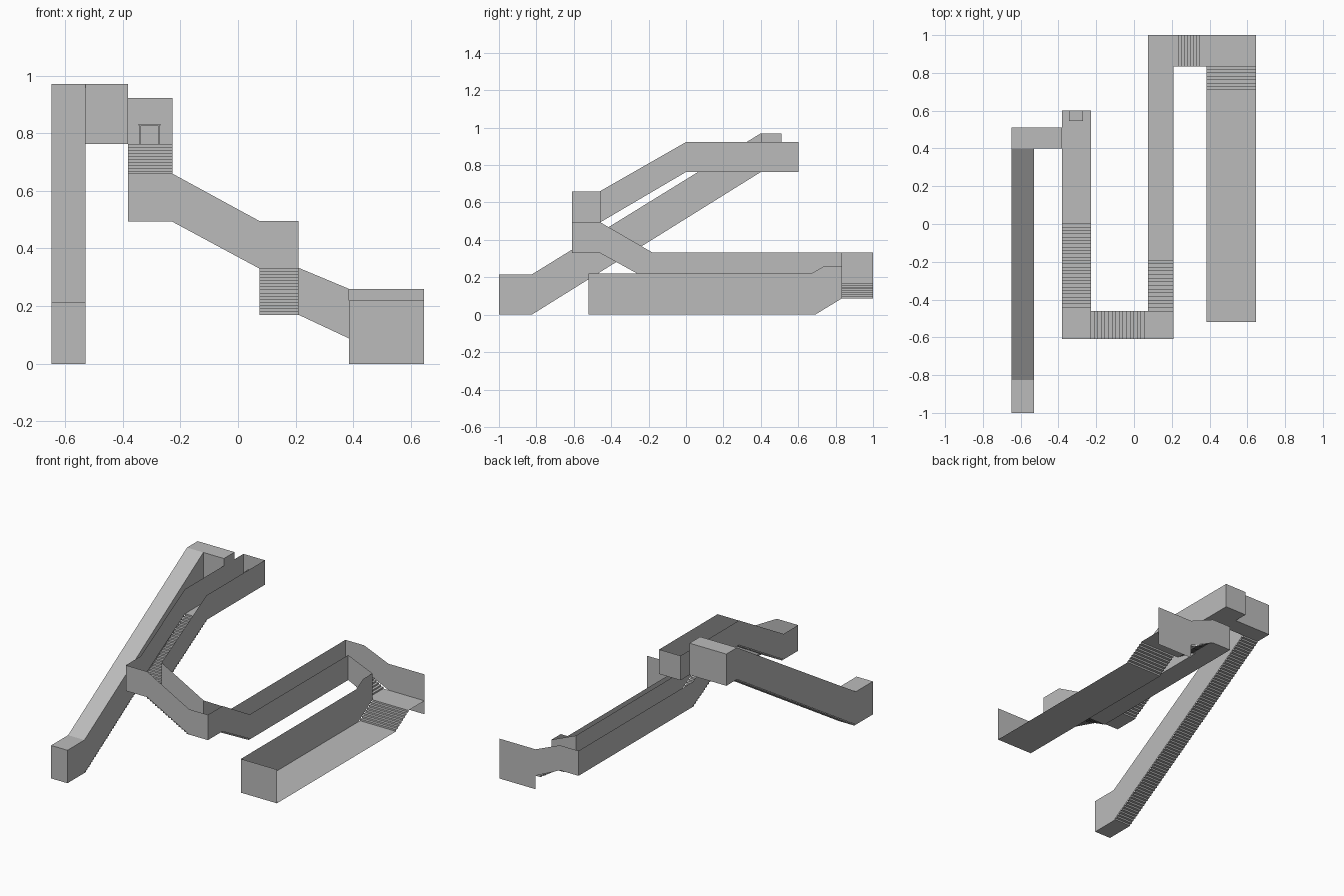
import bpy, bmesh

if "Cube" in bpy.data.objects:
    bpy.data.objects.remove(bpy.data.objects["Cube"])

mat = bpy.data.materials.new("plain_grey")
mat.diffuse_color = (0.5, 0.5, 0.5, 1)
mat.use_nodes = True
mat.node_tree.nodes["Principled BSDF"].inputs["Base Color"].default_value = mat.diffuse_color


def make(name, polys):
    """One object from a list of flat polygons."""
    bm = bmesh.new()
    for poly in polys:
        bm.faces.new([bm.verts.new(p) for p in poly])
    bmesh.ops.remove_doubles(bm, verts=bm.verts, dist=1e-5)
    me = bpy.data.meshes.new(name)
    bm.to_mesh(me)
    bm.free()
    me.materials.append(mat)
    ob = bpy.data.objects.new(name, me)
    bpy.context.collection.objects.link(ob)
    return ob


def wall_x(name, x, pts, flip=False):
    """Wall in a plane of constant x; pts are (y, z), counter-clockwise faces +x."""
    poly = [(x, y, z) for y, z in pts]
    return make(name, [poly[::-1] if flip else poly])


def wall_y(name, y, pts, flip=False):
    """Wall in a plane of constant y; pts are (x, z), counter-clockwise faces -y."""
    poly = [(x, y, z) for x, z in pts]
    return make(name, [poly[::-1] if flip else poly])


def floor(name, x0, x1, y0, y1, z):
    return make(name, [[(x0, y0, z), (x1, y0, z), (x1, y1, z), (x0, y1, z)]])


def stairs(name, axis, a0, a1, z0, z1, b0, b1):
    """Thin zigzag flight climbing from a0 to a1 along the axis, b0..b1 wide."""
    n = max(2, round(abs(z1 - z0) / 0.0105))
    da, dz = (a1 - a0) / n, (z1 - z0) / n
    prof = [(a0, z0)]
    for i in range(n):
        prof += [(a0 + da * (i + 1), z0 + dz * i), (a0 + da * (i + 1), z0 + dz * (i + 1))]

    def pt(a, b, z):
        return (a, b, z) if axis == 'x' else (b, a, z)
    polys = []
    for (p, zp), (q, zq) in zip(prof, prof[1:]):
        poly = [pt(p, b0, zp), pt(p, b1, zp), pt(q, b1, zq), pt(q, b0, zq)]
        # keep treads facing up
        if (axis == 'y') == (a1 > a0):
            polys.append([poly[0], poly[1], poly[2], poly[3]])
        else:
            polys.append(poly[::-1])
    return make(name, polys)


# Wide hall, open on its right side and top
floor("hall_floor", .385, .645, -.52, .69, 0)
wall_y("hall_front_wall", -.52, [(.385, 0), (.645, 0), (.645, .22), (.385, .22)])
wall_x("hall_left_wall", .385, [(-.52, 0), (.69, 0), (.835, .088), (.835, .26),
                                (.74, .26), (.67, .22), (-.52, .22)])
stairs("hall_stairs", 'y', .69, .835, 0, .088, .385, .645)
floor("hall_landing", .365, .645, .835, 1, .088)

# Short cross flight at the back
wall_y("rear_wall", 1, [(.075, .17), (.21, .17), (.385, .088), (.385, 0), (.645, 0),
                        (.645, .26), (.385, .26), (.21, .333), (.075, .333)], True)
wall_y("rear_flight_inner_wall", .835, [(.21, .17), (.385, .088), (.385, .26), (.21, .333)])
stairs("rear_stairs", 'x', .365, .235, .088, .17, .835, 1)

# Long narrow corridor
floor("corridor_landing", .075, .235, .835, 1, .17)
floor("corridor_floor", .075, .21, -.17, .835, .17)
low = [(-.46, .33), (-.17, .17)]
wall_x("corridor_right_wall", .21, [(-.61, .33)] + low + [(.835, .17), (.835, .333),
       (-.18, .333), (-.46, .495), (-.61, .495)])
wall_x("corridor_left_wall", .075, low + [(1, .17), (1, .333), (-.18, .333), (-.46, .495)], True)
stairs("corridor_stairs", 'y', -.17, -.46, .17, .33, .075, .21)

# Front cross flight
floor("front_lower_landing", .075, .21, -.61, -.46, .33)
floor("front_upper_landing", -.382, -.228, -.61, -.46, .493)
wall_y("front_flight_outer_wall", -.61, [(-.382, .493), (-.228, .493), (.075, .33), (.21, .33),
       (.21, .495), (.075, .495), (-.228, .66), (-.382, .66)])
wall_y("front_flight_inner_wall", -.46, [(-.228, .493), (.075, .33), (.075, .495), (-.228, .66)], True)
stairs("front_stairs", 'x', .075, -.228, .33, .493, -.61, -.46)

# Upper flight and top corridor
stairs("upper_stairs", 'y', -.46, 0, .493, .763, -.382, -.228)
floor("upper_floor", -.382, -.228, 0, .602, .763)
wall_x("upper_left_wall", -.382, [(-.61, .493), (-.46, .493), (0, .763), (.602, .763),
       (.602, .923), (0, .923), (-.46, .66), (-.61, .66)], True)
wall_x("upper_right_wall", -.228, [(-.46, .493), (0, .763), (.602, .763), (.602, .923),
       (0, .923), (-.46, .66)])
wall_y("upper_end_wall", .602, [(-.382, .763), (-.228, .763), (-.228, .923), (-.382, .923)], True)


# Small table against the end wall
def box(name, x0, x1, y0, y1, z0, z1):
    bpy.ops.mesh.primitive_cube_add(size=1, location=((x0 + x1) / 2, (y0 + y1) / 2, (z0 + z1) / 2))
    ob = bpy.context.object
    ob.name = name
    ob.scale = (x1 - x0, y1 - y0, z1 - z0)
    ob.data.materials.append(mat)


box("table_top", -.345, -.269, .545, .601, .827, .832)
for x in (-.341, -.278):
    for y in (.549, .592):
        box("table_leg", x, x + .005, y, y + .005, .763, .827)

# Side passage joining the top corridor to the steep tunnel
floor("passage_floor", -.648, -.382, .4, .51, .763)
floor("passage_roof", -.648, -.382, .4, .51, .97)
wall_y("passage_back_wall", .51, [(-.648, .763), (-.382, .763), (-.382, .97), (-.648, .97)], True)
wall_y("passage_front_wall", .4, [(-.53, .763), (-.382, .763), (-.382, .97), (-.53, .97)])
wall_x("passage_end_wall", -.382, [(.4, .923), (.51, .923), (.51, .97), (.4, .97)])

# Steep roofed tunnel
floor("tunnel_floor", -.648, -.53, -1, -.825, 0)
floor("tunnel_entry_roof", -.648, -.53, -1, -.825, .215)
make("tunnel_sloped_roof", [[(-.648, -.825, .215), (-.53, -.825, .215),
                             (-.53, .4, .97), (-.648, .4, .97)]])
stairs("tunnel_stairs", 'y', -.825, .4, 0, .763, -.648, -.53)
wall_y("tunnel_front_wall", -1, [(-.648, 0), (-.53, 0), (-.53, .215), (-.648, .215)])
wall_x("tunnel_right_wall", -.53, [(-1, 0), (-.825, 0), (.4, .763), (.4, .97),
                                   (-.825, .215), (-1, .215)])
wall_x("tunnel_left_wall", -.648, [(-1, 0), (-.825, 0), (.4, .763), (.51, .763), (.51, .97),
                                   (.4, .97), (-.825, .215), (-1, .215)], True)
